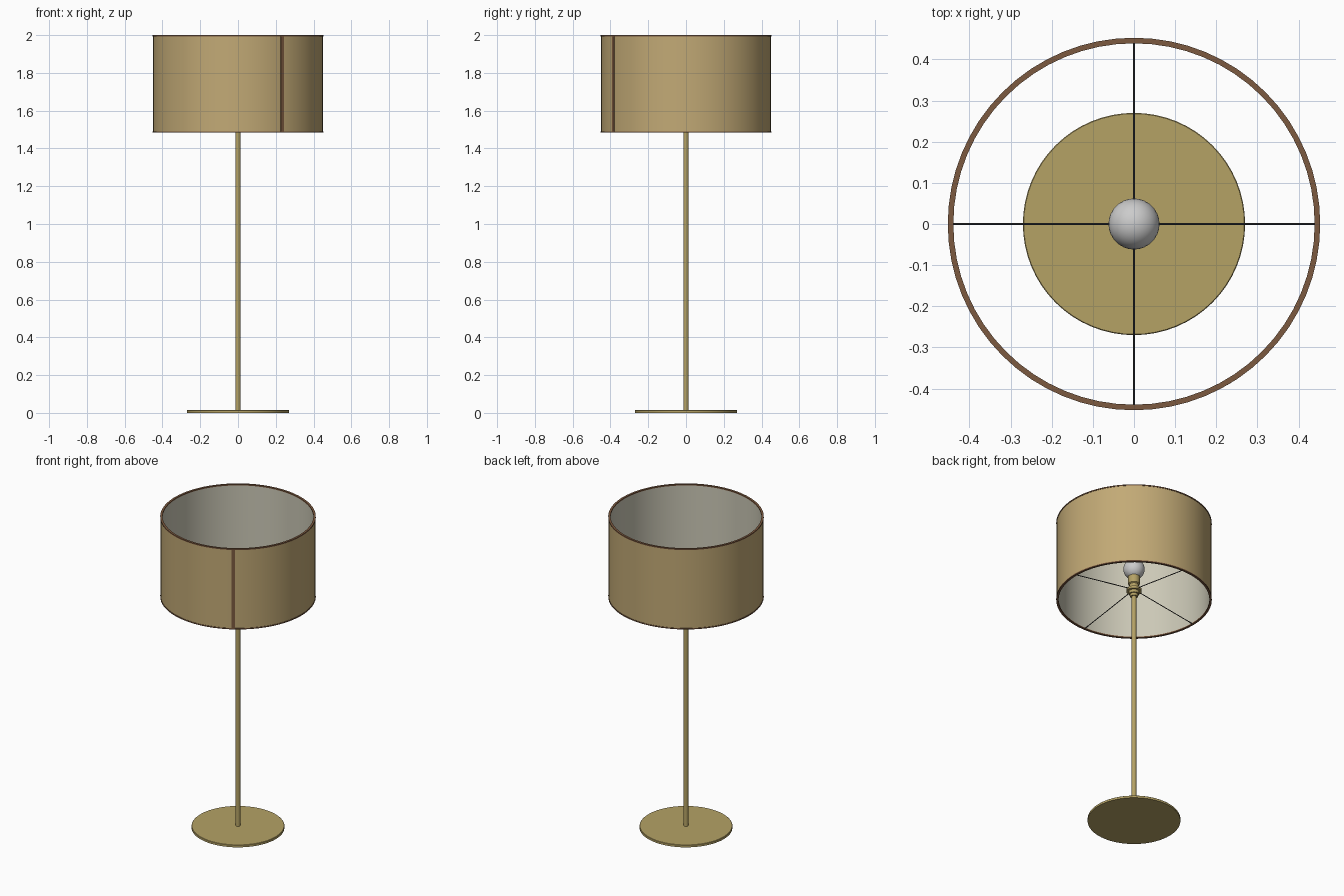
import bpy, bmesh, math
from mathutils import Vector

if "Cube" in bpy.data.objects:
    bpy.data.objects.remove(bpy.data.objects["Cube"])


def material(name, rgb):
    m = bpy.data.materials.new(name)
    m.diffuse_color = (*rgb, 1)
    m.use_nodes = True
    m.node_tree.nodes["Principled BSDF"].inputs["Base Color"].default_value = m.diffuse_color
    return m


BRASS = material("brass", (0.46, 0.36, 0.13))
FABRIC = material("fabric", (0.54, 0.40, 0.18))
LINING = material("lining", (0.60, 0.58, 0.47))
TRIM = material("trim", (0.20, 0.10, 0.05))
WIRE = material("dark_wire", (0.05, 0.05, 0.05))


def finish(name, bm, mat=None):
    bmesh.ops.recalc_face_normals(bm, faces=bm.faces)
    me = bpy.data.meshes.new(name)
    bm.to_mesh(me)
    bm.free()
    ob = bpy.data.objects.new(name, me)
    bpy.context.collection.objects.link(ob)
    if mat:
        me.materials.append(mat)
    bpy.ops.object.select_all(action='DESELECT')
    ob.select_set(True)
    bpy.context.view_layer.objects.active = ob
    bpy.ops.object.shade_smooth_by_angle(angle=math.radians(30))
    return ob


def lathe(name, profile, mat=None, closed=False, segs=64):
    """Revolve (radius, z) points about z; closed joins last point to first."""
    bm = bmesh.new()
    vs = [bm.verts.new((r, 0, z)) for r, z in profile]
    es = [bm.edges.new(p) for p in zip(vs, vs[1:])]
    if closed:
        es.append(bm.edges.new((vs[-1], vs[0])))
    bmesh.ops.spin(bm, geom=vs + es, cent=(0, 0, 0), axis=(0, 0, 1),
                   angle=math.tau, steps=segs, use_duplicate=False)
    bmesh.ops.remove_doubles(bm, verts=bm.verts, dist=1e-5)
    return finish(name, bm, mat)


def ring(name, r0, r1, z0, z1, mat):
    return lathe(name, [(r0, z0), (r1, z0), (r1, z1), (r0, z1)], mat, True)


def rod(name, a, b, radius, mat):
    a, b = Vector(a), Vector(b)
    bm = bmesh.new()
    bmesh.ops.create_cone(bm, cap_ends=True, segments=10, radius1=radius,
                          radius2=radius, depth=(b - a).length)
    ob = finish(name, bm, mat)
    ob.location = (a + b) / 2
    ob.rotation_euler = (b - a).to_track_quat('Z', 'Y').to_euler()
    return ob


# Base and pole
lathe("base", [(0, 0), (0.27, 0), (0.27, 0.013), (0.268, 0.015), (0, 0.015)], BRASS)
lathe("pole", [(0, 0.012), (0.0135, 0.012), (0.0135, 1.52), (0, 1.52)], BRASS, segs=32)

# Lamp holder: collar, flange and socket
lathe("collar", [(0, 1.505), (0.022, 1.505), (0.022, 1.522), (0.03, 1.522),
                 (0.03, 1.54), (0, 1.54)], BRASS, segs=32)
lathe("flange", [(0, 1.54), (0.045, 1.54), (0.045, 1.555), (0, 1.555)], BRASS, segs=32)
lathe("socket", [(0, 1.555), (0.026, 1.555), (0.026, 1.585), (0.034, 1.59),
                 (0.034, 1.64), (0, 1.64)], BRASS, segs=32)

# Bulb: short neck blending into a globe
R, ZC = 0.062, 1.69
globe = [(R * math.sin(t), ZC - R * math.cos(t))
         for t in (math.radians(25 + 155 * i / 16) for i in range(16))]
lathe("bulb", [(0, 1.625), (0.026, 1.625)] + globe + [(0, ZC + R)], segs=32)

# Shade with lining and edge trims
ring("shade", 0.444, 0.45, 1.487, 1.998, FABRIC)
ring("shade_lining", 0.441, 0.444, 1.487, 1.998, LINING)
ring("top_trim", 0.439, 0.4525, 1.993, 2.0, TRIM)
ring("bottom_trim", 0.439, 0.4525, 1.484, 1.491, TRIM)

# Vertical seam strip on the shade
bm = bmesh.new()
bmesh.ops.create_cube(bm, size=1)
seam = finish("shade_seam", bm, TRIM)
ang = math.radians(-58.6)
seam.scale = (0.005, 0.02, 0.508)
seam.location = (0.4497 * math.cos(ang), 0.4497 * math.sin(ang), 1.742)
seam.rotation_euler.z = ang

# Four spokes sloping from the flange to the bottom trim
for i in range(4):
    c, s = round(math.cos(i * math.pi / 2)), round(math.sin(i * math.pi / 2))
    rod(f"spoke_{i + 1}", (0.04 * c, 0.04 * s, 1.549),
        (0.442 * c, 0.442 * s, 1.489), 0.0025, WIRE)
